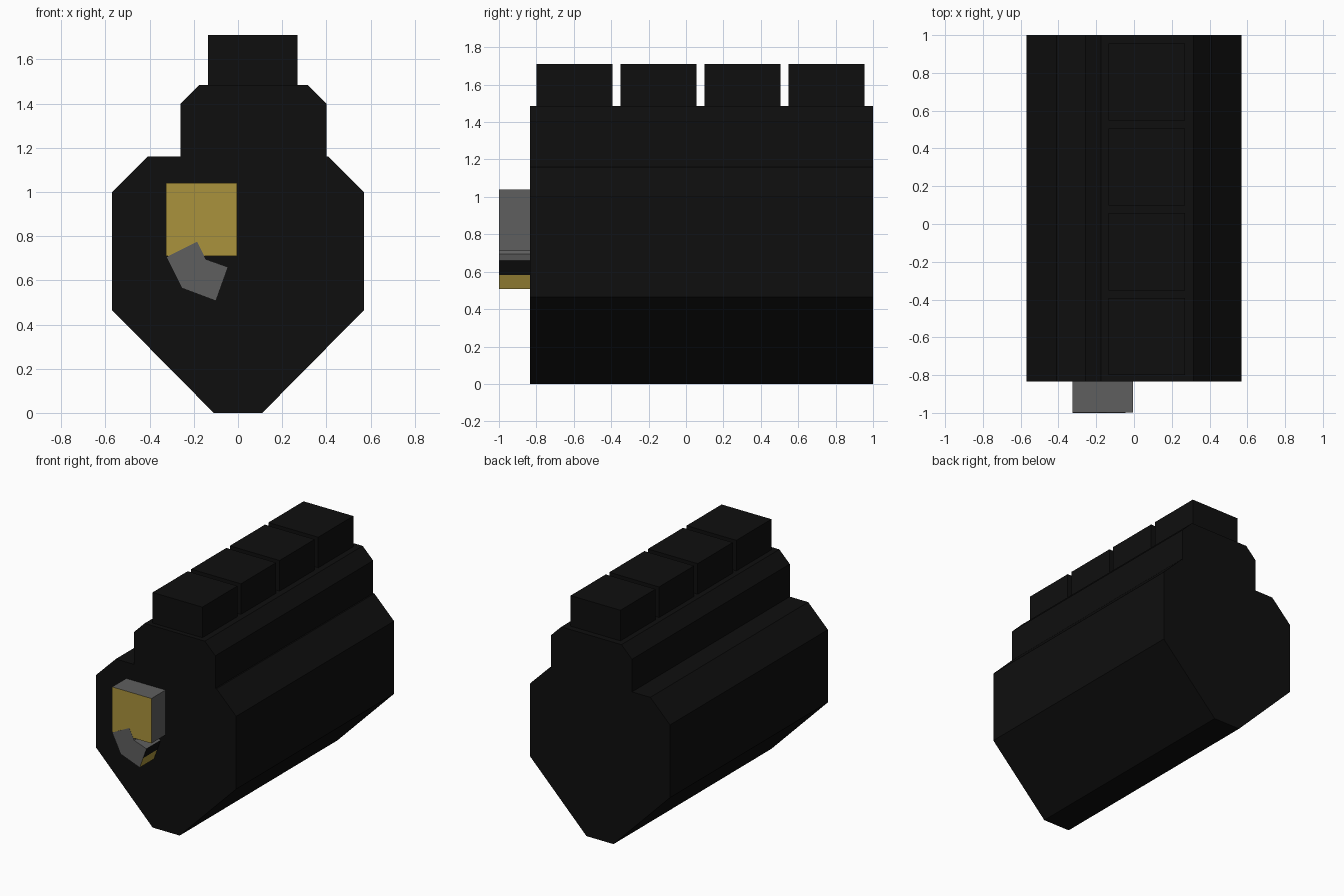
import bpy, bmesh
from mathutils import Vector

if "Cube" in bpy.data.objects:
    bpy.data.objects.remove(bpy.data.objects["Cube"])


def material(name, rgb):
    m = bpy.data.materials.new(name)
    m.diffuse_color = (*rgb, 1)
    m.use_nodes = True
    m.node_tree.nodes["Principled BSDF"].inputs["Base Color"].default_value = m.diffuse_color
    return m


BLACK = material("black", (0.0045, 0.0045, 0.0045))
GREY = material("grey", (0.113, 0.113, 0.113))
GOLD = material("gold", (0.40, 0.29, 0.045))


def extrude(name, profile, y0, y1, mats, rule=None):
    """Extrude an (x, z) profile from y0 to y1; rule picks a material per face."""
    bm = bmesh.new()
    face = bm.faces.new([bm.verts.new((x, y0, z)) for x, z in profile])
    new = bmesh.ops.extrude_face_region(bm, geom=[face], use_keep_orig=True)["geom"]
    bmesh.ops.translate(bm, vec=(0, y1 - y0, 0),
                        verts=[v for v in new if isinstance(v, bmesh.types.BMVert)])
    bmesh.ops.recalc_face_normals(bm, faces=bm.faces)
    if rule:
        for f in bm.faces:
            f.material_index = rule(f)
    me = bpy.data.meshes.new(name)
    bm.to_mesh(me)
    bm.free()
    for m in mats:
        me.materials.append(m)
    ob = bpy.data.objects.new(name, me)
    bpy.context.collection.objects.link(ob)
    return ob


def rect(x0, x1, z0, z1):
    return [(x0, z0), (x1, z0), (x1, z1), (x0, z1)]


FRONT, BACK = -0.835, 1.0

# Main body: faceted hull, symmetric about x = 0
half = [(0.11, 0), (0.57, 0.465), (0.57, 1.0), (0.41, 1.16)]
extrude("body", half + [(-x, z) for x, z in reversed(half)], FRONT, BACK, [BLACK])

# Off-centre upper housing with chamfered top, sunk into the body
extrude("upper_housing", [(-0.26, 1.1), (0.40, 1.1), (0.40, 1.40), (0.315, 1.485),
                          (-0.175, 1.485), (-0.26, 1.40)], FRONT, BACK, [BLACK])

# Four rail blocks along the top
for i in range(4):
    y = -0.80 + i * 0.449
    extrude(f"rail_block_{i + 1}", rect(-0.135, 0.27, 1.47, 1.71), y, y + 0.408, [BLACK])

# Front block: grey with a gold front face
extrude("front_block", rect(-0.325, -0.005, 0.71, 1.04), -0.999, FRONT + 0.01,
        [GREY, GOLD], lambda f: int(f.normal.y < -0.5))

# Two tilted blocks curling below it
extrude("curl_upper", [(-0.325, 0.705), (-0.255, 0.565), (-0.115, 0.635), (-0.185, 0.775)],
        -1.0, FRONT + 0.01, [GREY])
# The end face of the curl is gold on its lower half and black above
a, b = Vector((-0.10, 0.507)), Vector((-0.045, 0.66))
extrude("curl_lower", [(-0.255, 0.565), a, (a + b) / 2, b, (-0.20, 0.715)],
        -1.0, FRONT + 0.01, [GREY, GOLD, BLACK],
        lambda f: 0 if f.normal.x < 0.6 else
        (1 if f.calc_center_median().z < 0.5835 else 2))
